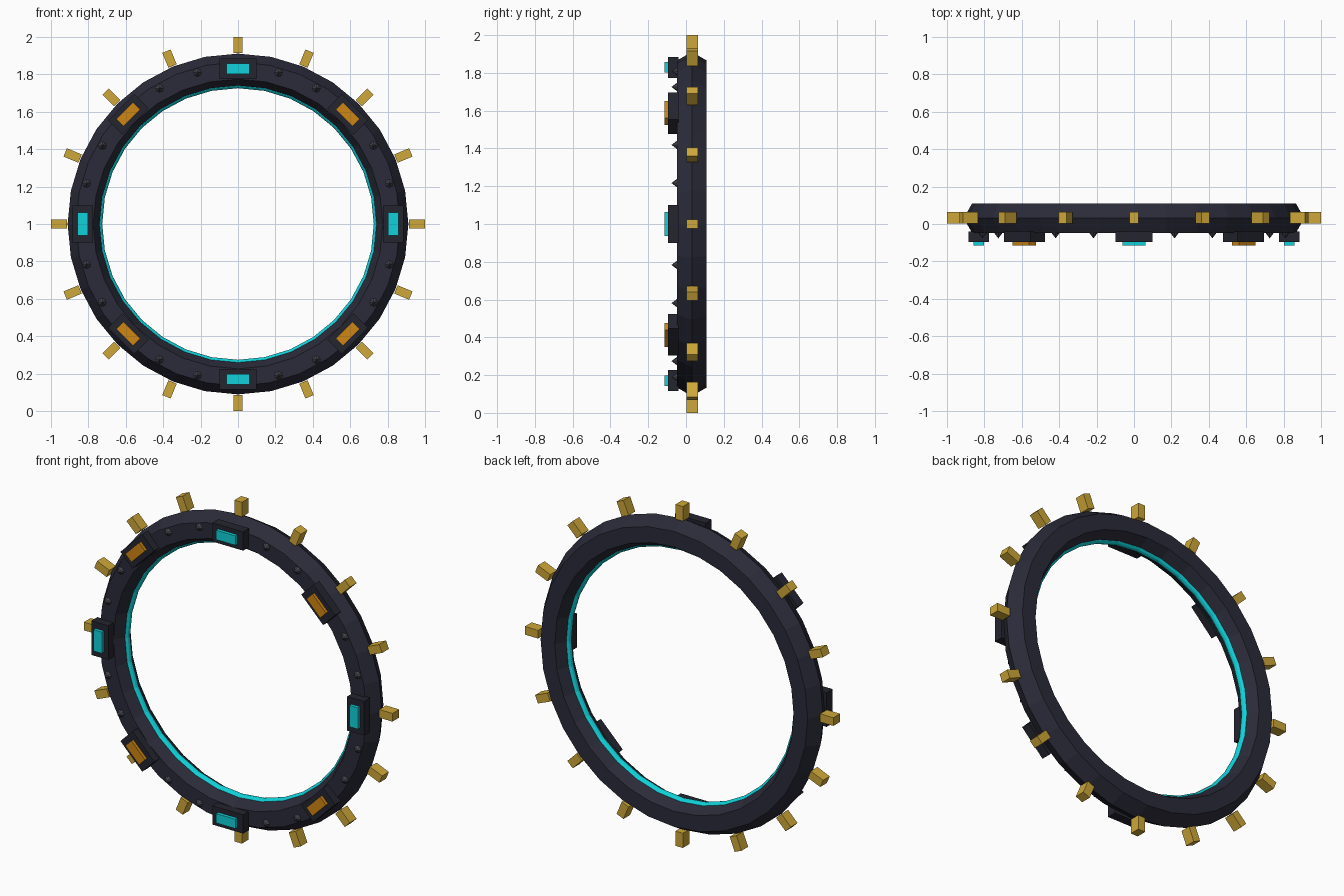
import bpy
from math import sin, cos, radians

old = bpy.data.objects.get("Cube")
if old:
    bpy.data.objects.remove(old, do_unlink=True)

CENTRE_Z = 1.0
RING_Y = 0.031


def make_material(name, rgb):
    mat = bpy.data.materials.new(name)
    mat.use_nodes = True
    colour = (*rgb, 1.0)
    mat.diffuse_color = colour
    mat.node_tree.nodes["Principled BSDF"].inputs["Base Color"].default_value = colour
    return mat


navy = make_material("dark_navy", (0.024, 0.024, 0.042))
dark = make_material("dark_plate", (0.018, 0.018, 0.03))
gold = make_material("gold", (0.62, 0.39, 0.04))
cyan = make_material("cyan", (0.005, 0.65, 0.7))
orange = make_material("orange", (0.62, 0.24, 0.006))
grey = make_material("stud_grey", (0.065, 0.065, 0.085))


def finish(name, mat):
    obj = bpy.context.object
    obj.name = name
    obj.data.materials.append(mat)
    return obj


def torus(name, major, minor, sides, mat):
    bpy.ops.mesh.primitive_torus_add(
        major_radius=major, minor_radius=minor, major_segments=32,
        minor_segments=sides, location=(0, RING_Y, CENTRE_Z),
        rotation=(radians(90), 0, 0))
    return finish(name, mat)


def on_ring(radius, y, degrees):
    """Point on the ring, measured from the top towards +x."""
    a = radians(degrees)
    return (radius * sin(a), y, CENTRE_Z + radius * cos(a))


def radial_box(name, degrees, radius, y, size, mat):
    bpy.ops.mesh.primitive_cube_add(
        size=1, location=on_ring(radius, y, degrees),
        rotation=(0, radians(degrees), 0))
    bpy.context.object.scale = size
    return finish(name, mat)


# Hexagonal main ring and the glowing inner band
torus("main_ring", 0.82, 0.091, 6, navy)
torus("inner_glow_band", 0.748, 0.022, 12, cyan)

# Gold fins around the rim
for i in range(16):
    radial_box(f"rim_fin_{i + 1}", i * 22.5, 0.957, RING_Y + 0.002,
               (0.048, 0.062, 0.086), gold)

# Front plates with alternating cyan and orange lights
for i in range(8):
    angle = i * 45
    radial_box(f"plate_{i + 1}", angle, 0.829, -0.067, (0.2, 0.056, 0.11), dark)
    radial_box(f"plate_light_{i + 1}", angle, 0.83, -0.098, (0.125, 0.032, 0.055),
               orange if i % 2 else cyan)

# Pointed studs between the plates
for angle in range(0, 360, 15):
    if angle % 45:
        bpy.ops.mesh.primitive_cone_add(
            vertices=8, radius1=0.024, radius2=0, depth=0.032,
            location=on_ring(0.838, -0.061, angle), rotation=(radians(90), 0, 0))
        finish(f"stud_{angle}", grey)
